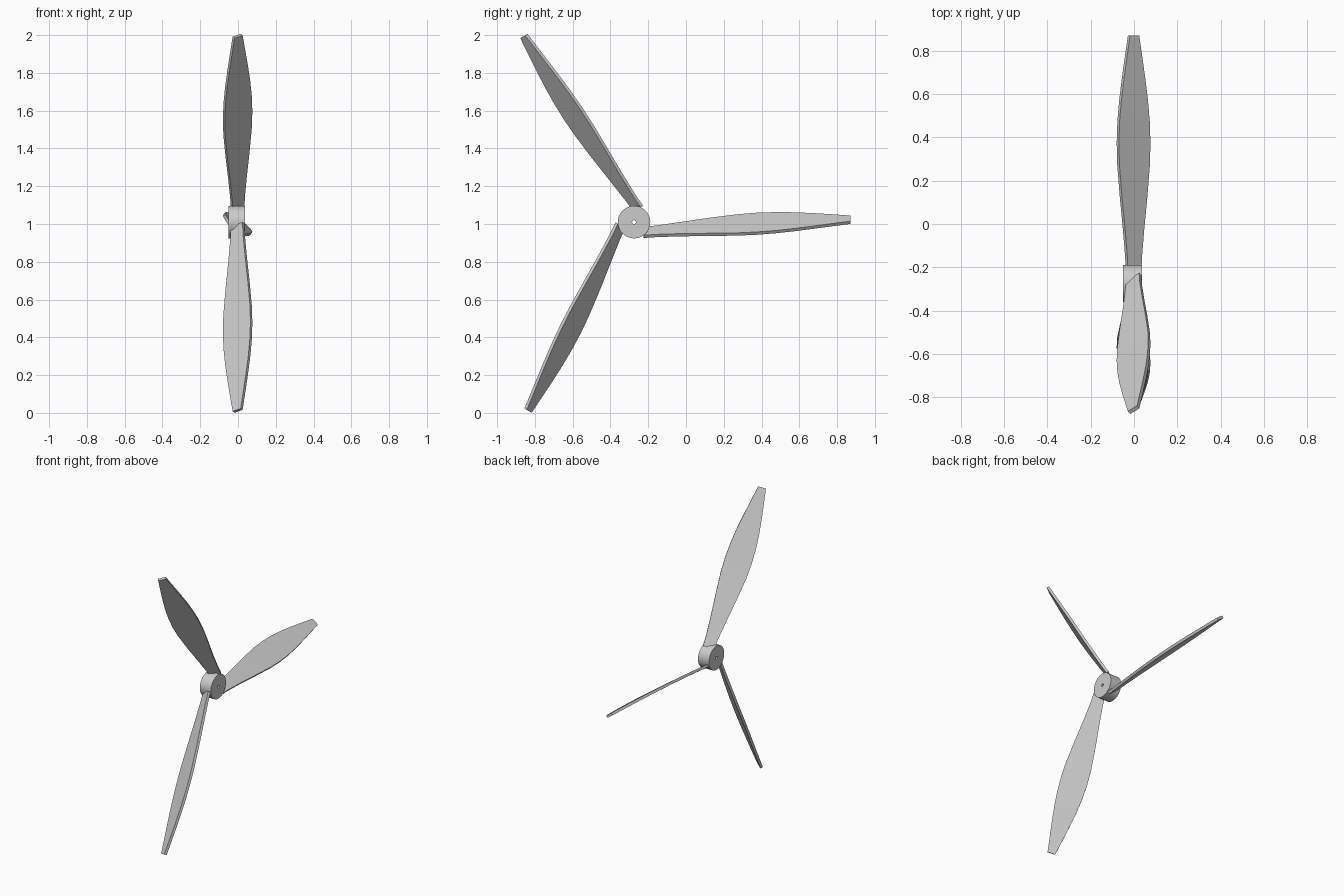
import bpy, bmesh, math
from mathutils import Matrix, Vector

cube = bpy.data.objects.get("Cube")
if cube:
    bpy.data.objects.remove(cube)

HUB = Vector((0, -0.275, 1.01))
PITCH = math.radians(35)
THICK = 0.018

grey = bpy.data.materials.new("light grey")
grey.use_nodes = True
colour = (0.6, 0.6, 0.6, 1)
grey.diffuse_color = colour
grey.node_tree.nodes["Principled BSDF"].inputs["Base Color"].default_value = colour


def finish(name, bm, matrix):
    bmesh.ops.recalc_face_normals(bm, faces=bm.faces)
    mesh = bpy.data.meshes.new(name)
    bm.to_mesh(mesh)
    bm.free()
    mesh.materials.append(grey)
    obj = bpy.data.objects.new(name, mesh)
    obj.matrix_world = matrix
    bpy.context.collection.objects.link(obj)
    bpy.ops.object.select_all(action="DESELECT")
    obj.select_set(True)
    bpy.context.view_layer.objects.active = obj
    bpy.ops.object.shade_smooth_by_angle(angle=math.radians(30))


# Hub: rectangle spun around the x axis, leaving a small shaft hole
bm = bmesh.new()
profile = [(-0.05, 0.01), (-0.05, 0.086), (0.037, 0.086), (0.037, 0.01)]
verts = [bm.verts.new((x, 0, r)) for x, r in profile]
edges = [bm.edges.new((verts[i], verts[(i + 1) % 4])) for i in range(4)]
bmesh.ops.spin(bm, geom=verts + edges, cent=(0, 0, 0), axis=(1, 0, 0),
               angle=math.tau, steps=40, use_merge=True)
bmesh.ops.remove_doubles(bm, verts=bm.verts, dist=0.0001)
finish("hub", bm, Matrix.Translation(HUB))

# Blade stations: distance from the hub centre, chord width
stations = [(0.05, 0.076), (0.12, 0.082), (0.25, 0.108), (0.4, 0.143),
            (0.55, 0.172), (0.65, 0.178), (0.75, 0.170), (0.85, 0.149),
            (0.95, 0.119), (1.05, 0.085), (1.145, 0.052)]
chord_dir = Vector((math.cos(PITCH), 0, -math.sin(PITCH)))
normal = Vector((math.sin(PITCH), 0, math.cos(PITCH)))


def blade(name, angle):
    bm = bmesh.new()
    rings = []
    for r, chord in stations:
        # Centre line sweeps gently across the blade's length
        centre = Vector((-0.002, r, -0.06 + 0.1 * r - 0.032 * r * r))
        rings.append([bm.verts.new(centre + chord_dir * (s * chord / 2) + normal * (t * THICK / 2))
                      for s, t in ((-1, -1), (1, -1), (1, 1), (-1, 1))])
    for a, b in zip(rings, rings[1:]):
        for i in range(4):
            j = (i + 1) % 4
            bm.faces.new((a[i], a[j], b[j], b[i]))
    bm.faces.new(rings[0])
    bm.faces.new(rings[-1])
    finish(name, bm, Matrix.Translation(HUB) @ Matrix.Rotation(angle, 4, "X"))


for i, name in enumerate(("rear_blade", "upper_blade", "lower_blade")):
    blade(name, math.radians(120 * i))
